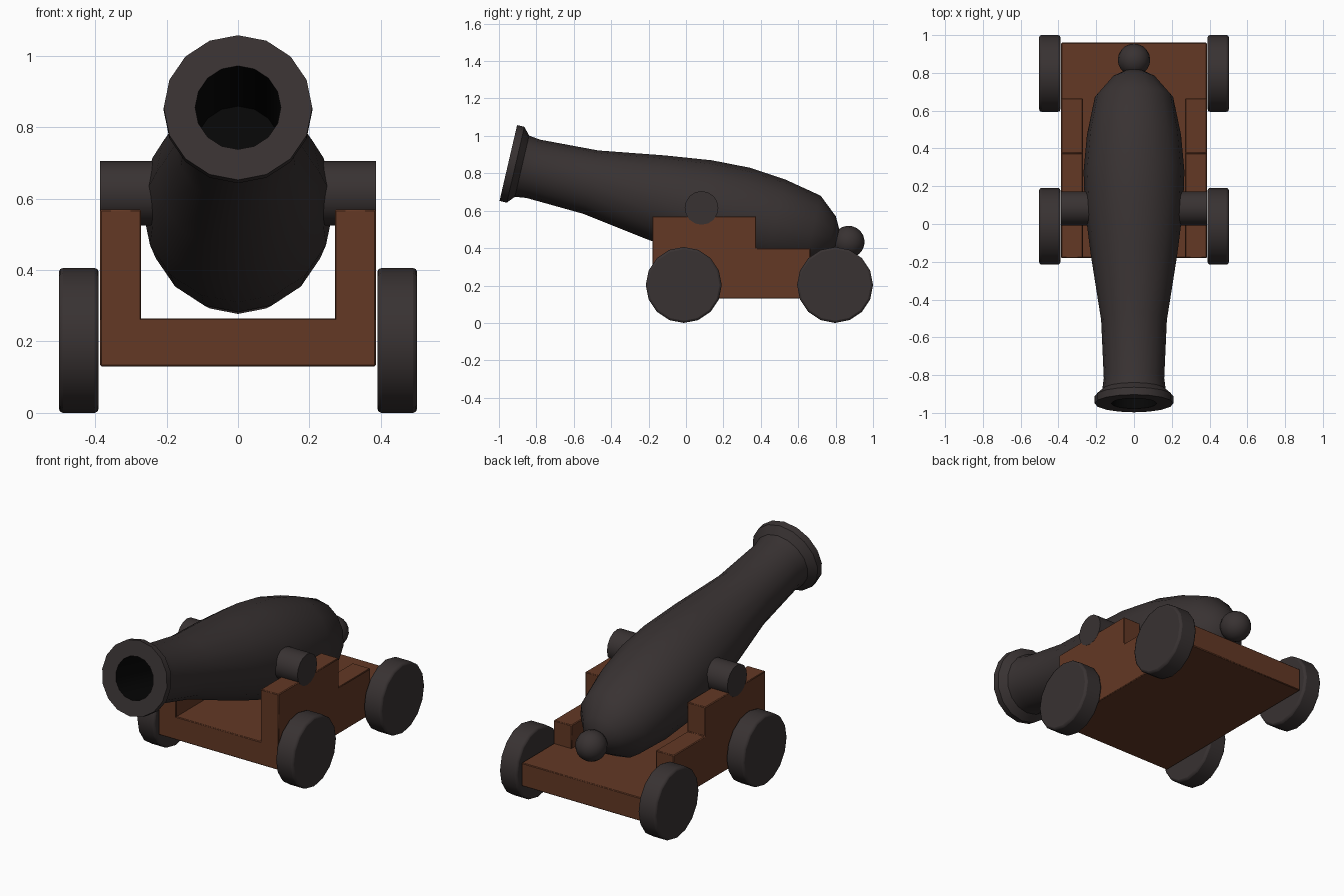
import bpy, bmesh, math
from mathutils import Matrix, Vector

if "Cube" in bpy.data.objects:
    bpy.data.objects.remove(bpy.data.objects["Cube"])


def material(name, rgb):
    m = bpy.data.materials.new(name)
    m.diffuse_color = (*rgb, 1)
    m.use_nodes = True
    m.node_tree.nodes["Principled BSDF"].inputs["Base Color"].default_value = m.diffuse_color
    return m


IRON = material("dark iron", (0.040, 0.032, 0.032))
WOOD = material("brown wood", (0.125, 0.040, 0.018))
BLACK = material("bore black", (0.002, 0.002, 0.002))
TILT = math.radians(13.05)
MUZZLE = Vector((0, -0.95, 0.855))
# local z runs from the muzzle back along the barrel
BARREL = Matrix.Translation(MUZZLE) @ Matrix.Rotation(-math.pi / 2 - TILT, 4, 'X')


def finish(bm, name, mats, bevel=0, segments=1):
    bmesh.ops.recalc_face_normals(bm, faces=bm.faces)
    me = bpy.data.meshes.new(name)
    bm.to_mesh(me)
    bm.free()
    for m in mats:
        me.materials.append(m)
    ob = bpy.data.objects.new(name, me)
    bpy.context.collection.objects.link(ob)
    bpy.ops.object.select_all(action='DESELECT')
    bpy.context.view_layer.objects.active = ob
    ob.select_set(True)
    bpy.ops.object.shade_smooth_by_angle(angle=math.radians(35))
    if bevel:
        b = ob.modifiers.new("soft edges", 'BEVEL')
        b.width, b.segments, b.limit_method = bevel, segments, 'ANGLE'
        b.angle_limit = math.radians(40)
    return ob


def lathe(name, profile, mats, bore_rows, sides=16):
    bm = bmesh.new()
    rings = []
    for r, s in profile:
        if r == 0:
            rings.append([bm.verts.new((0, 0, s))] * sides)
        else:
            rings.append([bm.verts.new((r * math.cos(math.tau * i / sides),
                                        r * math.sin(math.tau * i / sides), s))
                          for i in range(sides)])
    for row, (a, b) in enumerate(zip(rings, rings[1:])):
        for i in range(sides):
            j = (i + 1) % sides
            f = bm.faces.new(list(dict.fromkeys((a[i], a[j], b[j], b[i]))))
            f.material_index = int(row < bore_rows)
    bm.transform(BARREL)
    return finish(bm, name, mats)


def cylinder(name, x0, x1, y, z, r, mat, bevel=0):
    bm = bmesh.new()
    bmesh.ops.create_cone(bm, cap_ends=True, segments=16, radius1=r, radius2=r, depth=x1 - x0,
                          matrix=Matrix.Translation(((x0 + x1) / 2, y, z))
                          @ Matrix.Rotation(math.pi / 2, 4, 'Y'))
    return finish(bm, name, [mat], bevel, 2)


# Barrel with hollow bore, muzzle lip and swelling breech (radius, distance from muzzle)
lathe("barrel", [(0, 0.5), (0.12, 0.5), (0.12, 0.0),
                 (0.208, 0.0), (0.208, 0.04), (0.168, 0.075), (0.160, 0.137), (0.174, 0.453),
                 (0.229, 0.809), (0.260, 1.058), (0.267, 1.262), (0.249, 1.46),
                 (0.207, 1.666), (0.118, 1.77), (0.05, 1.806), (0, 1.812)], [IRON, BLACK], 2)

# Round knob behind the breech
bm = bmesh.new()
bmesh.ops.create_uvsphere(bm, u_segments=16, v_segments=10, radius=0.086,
                          matrix=BARREL @ Matrix.Translation((0, 0, 1.867)))
finish(bm, "breech_knob", [IRON])

# Cross pin carrying the barrel
cylinder("trunnion", -0.387, 0.387, 0.083, 0.615, 0.09, IRON)

# Carriage: U section with stepped cheeks and a floor running out to the back
bm = bmesh.new()
IN, OUT = 0.271, 0.386


def section(y, top):
    pts = [(-OUT, 0.13), (OUT, 0.13), (OUT, top), (IN, top), (IN, 0.265),
           (-IN, 0.265), (-IN, top), (-OUT, top)]
    return [bm.verts.new((x, y, z)) for x, z in pts]


def block(y0, y1, z0, z1, x0, x1):
    m = Matrix.Translation(((x0 + x1) / 2, (y0 + y1) / 2, (z0 + z1) / 2)) \
        @ Matrix.Diagonal((x1 - x0, y1 - y0, z1 - z0, 1))
    bmesh.ops.create_cube(bm, size=1, matrix=m)


block(-0.18, 0.96, 0.13, 0.265, -OUT, OUT)
finish(bm, "carriage_floor", [WOOD], 0.004)

# Stepped side cheeks
for side, sx in (("left", -1), ("right", 1)):
    bm = bmesh.new()
    outline = [(-0.18, 0.255), (0.665, 0.255), (0.665, 0.40), (0.375, 0.40),
               (0.375, 0.57), (-0.18, 0.57)]
    face = bm.faces.new([bm.verts.new((sx * IN, y, z)) for y, z in outline])
    ext = bmesh.ops.extrude_face_region(bm, geom=[face])
    bmesh.ops.translate(bm, vec=(sx * (OUT - IN), 0, 0),
                        verts=[v for v in ext["geom"] if isinstance(v, bmesh.types.BMVert)])
    finish(bm, side + "_cheek", [WOOD], 0.004)

    # Wheels
    for end, y in (("front", -0.012), ("back", 0.797)):
        x0, x1 = sorted((sx * 0.39, sx * 0.502))
        cylinder(f"{end}_{side}_wheel", x0, x1, y, 0.203, 0.203, IRON, 0.012)
